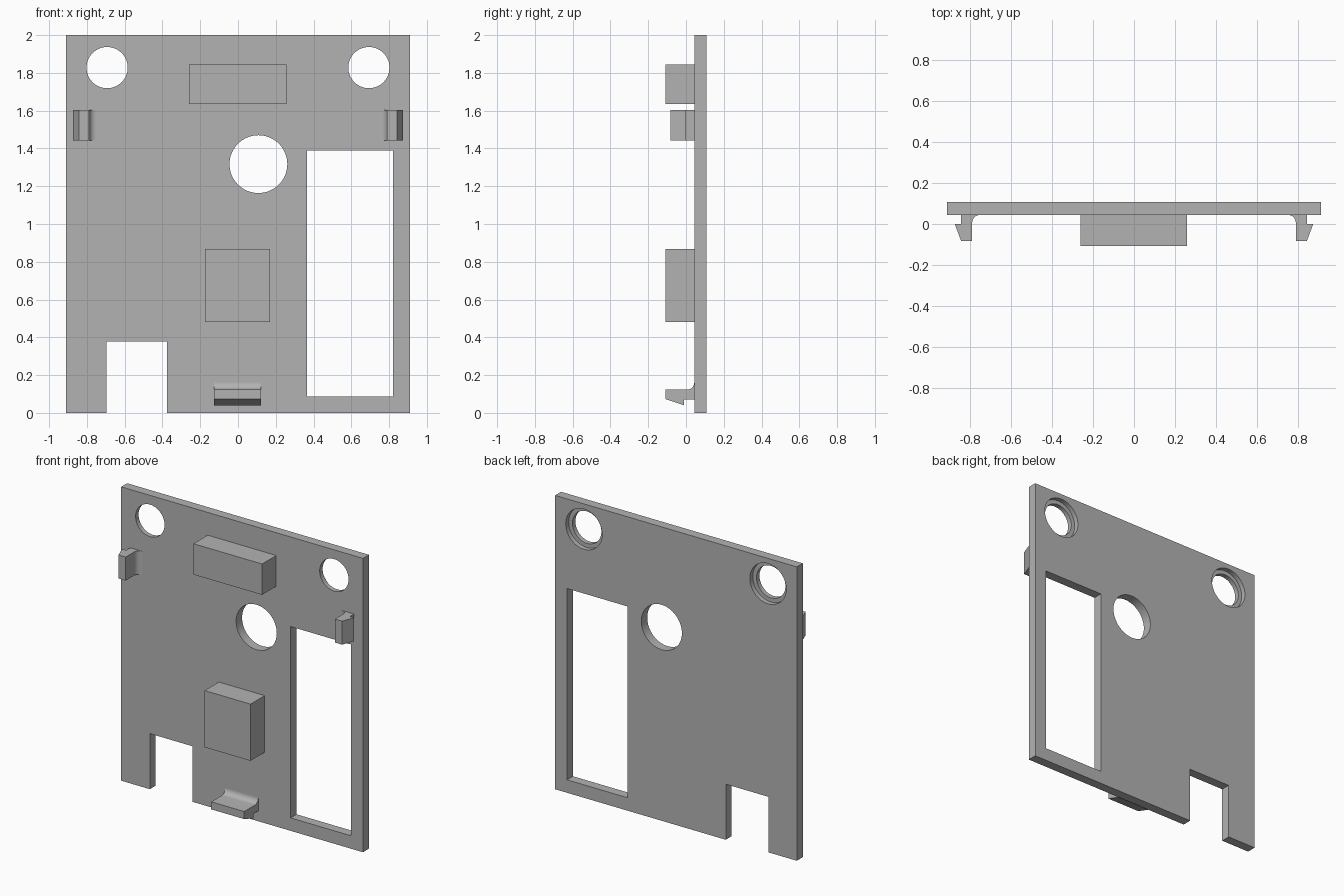
import bpy, bmesh, math
from mathutils import Vector

cube = bpy.data.objects.get("Cube")
if cube:
    bpy.data.objects.remove(cube, do_unlink=True)

FRONT, BACK, NOSE = 0.044, 0.108, -0.108   # plate faces and foremost depth
FILLET = 0.037

grey = bpy.data.materials.new("plain_grey")
grey.use_nodes = True
grey.diffuse_color = (0.45, 0.45, 0.45, 1)
grey.node_tree.nodes["Principled BSDF"].inputs["Base Color"].default_value = (0.45, 0.45, 0.45, 1)


def prism(name, points, offset):
    """Extrude a closed outline of 3D points along an offset."""
    bm = bmesh.new()
    face = bm.faces.new([bm.verts.new(p) for p in points])
    ext = bmesh.ops.extrude_face_region(bm, geom=[face], use_keep_orig=True)
    moved = [g for g in ext["geom"] if isinstance(g, bmesh.types.BMVert)]
    bmesh.ops.translate(bm, verts=moved, vec=Vector(offset))
    bmesh.ops.recalc_face_normals(bm, faces=bm.faces)
    mesh = bpy.data.meshes.new(name)
    bm.to_mesh(mesh)
    bm.free()
    mesh.materials.append(grey)
    obj = bpy.data.objects.new(name, mesh)
    bpy.context.collection.objects.link(obj)
    return obj


def box(name, x0, x1, z0, z1, y0, y1):
    outline = [(x0, y0, z0), (x1, y0, z0), (x1, y0, z1), (x0, y0, z1)]
    return prism(name, outline, (0, y1 - y0, 0))


def disc(name, x, z, radius, y0, y1, sides=64):
    angles = [math.tau * i / sides for i in range(sides)]
    outline = [(x + radius * math.cos(a), y0, z + radius * math.sin(a)) for a in angles]
    return prism(name, outline, (0, y1 - y0, 0))


def smooth(obj):
    bpy.ops.object.select_all(action="DESELECT")
    obj.select_set(True)
    bpy.context.view_layer.objects.active = obj
    bpy.ops.object.shade_smooth_by_angle(angle=math.radians(30))


def clip_profile(outer, inner, barb, barb_y, tip, tip_y):
    """Hooked clip outline as (outward distance, depth), with a root fillet."""
    pts = [(outer, FRONT), (outer, barb_y), (barb, barb_y), (tip, tip_y), (inner, tip_y)]
    for i in range(9):
        a = math.pi / 2 * i / 8
        pts.append((inner - FILLET + FILLET * math.cos(a),
                    FRONT - FILLET + FILLET * math.sin(a)))
    return pts


# Back plate with its openings
plate = box("plate", -0.91, 0.91, 0, 2, FRONT, BACK)
lo, hi, mid = FRONT - 0.1, BACK + 0.1, (FRONT + BACK) / 2
cutters = [
    box("window_cutter", 0.365, 0.82, 0.088, 1.39, lo, hi),
    box("notch_cutter", -0.695, -0.375, -0.1, 0.378, lo, hi),
    disc("centre_hole_cutter", 0.108, 1.317, 0.153, lo, hi),
]
for side in (-1, 1):
    cutters.append(disc("corner_hole_cutter", side * 0.693, 1.828, 0.109, lo, hi))
    cutters.append(disc("counterbore_cutter", side * 0.693, 1.828, 0.137, mid, hi))

bpy.context.view_layer.objects.active = plate
for cutter in cutters:
    cutter.hide_render = True
    mod = plate.modifiers.new("cut", "BOOLEAN")
    mod.operation = "DIFFERENCE"
    mod.solver = "EXACT"
    mod.object = cutter
    bpy.ops.object.modifier_apply(modifier=mod.name)
for cutter in cutters:
    bpy.data.objects.remove(cutter, do_unlink=True)
smooth(plate)

# Spacer blocks on the front
box("upper_block", -0.26, 0.257, 1.635, 1.845, NOSE, FRONT)
box("lower_block", -0.175, 0.17, 0.482, 0.868, NOSE, FRONT)

# Side clips, hooked outwards
side_outline = clip_profile(0.843, 0.788, 0.873, 0, 0.842, -0.083)
for name, side in (("right_clip", -1), ("left_clip", 1)):
    smooth(prism(name, [(side * u, y, 1.443) for u, y in side_outline], (0, 0, 0.16)))

# Bottom clip, hooked downwards
low_outline = clip_profile(-0.07, -0.124, -0.04, -0.01, -0.073, NOSE)
smooth(prism("bottom_clip", [(-0.126, y, -u) for u, y in low_outline], (0.248, 0, 0)))
